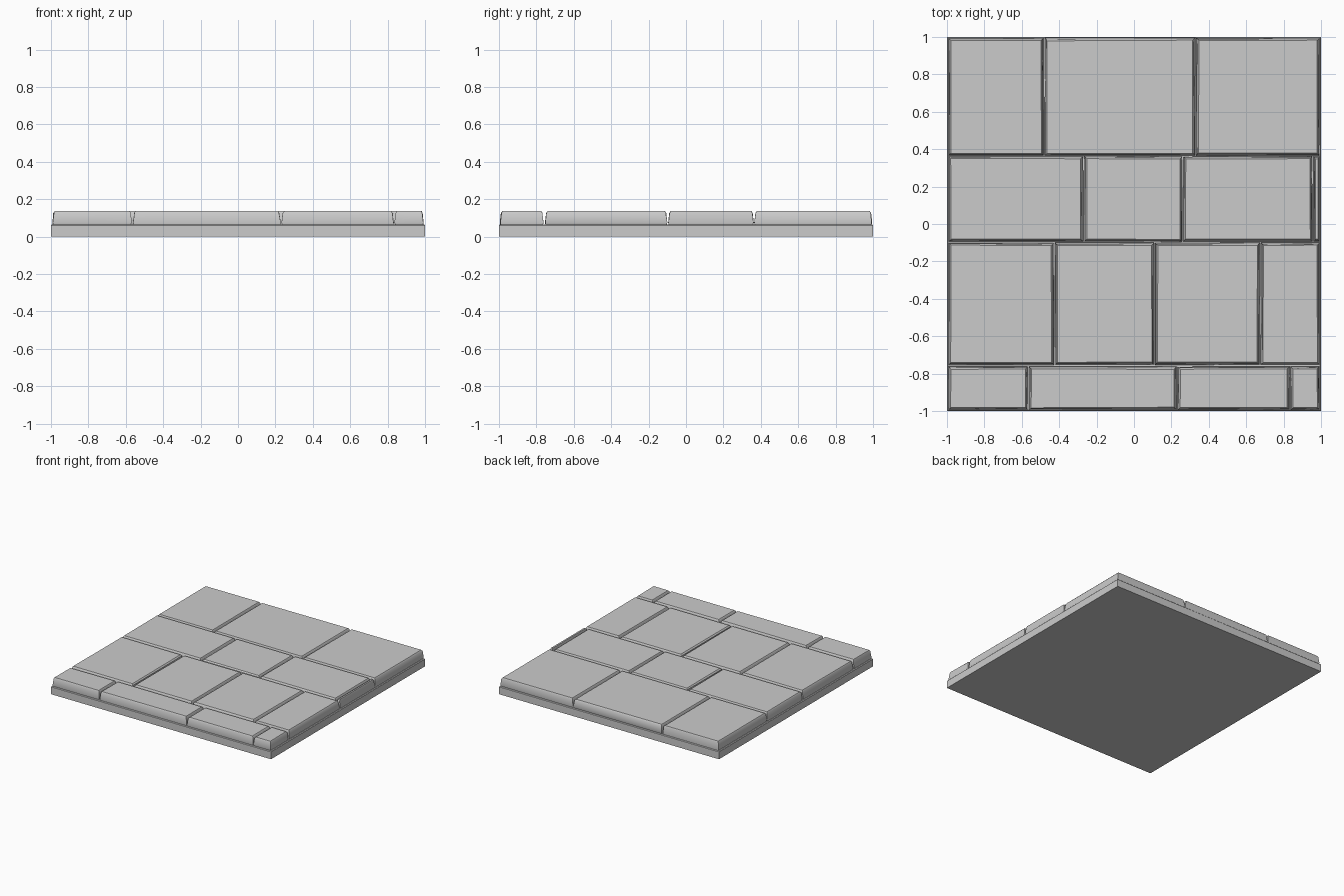
import bpy, bmesh, random

if "Cube" in bpy.data.objects:
    bpy.data.objects.remove(bpy.data.objects["Cube"])
random.seed(4)


def loft(name, rings):
    """Closed solid through a stack of four-cornered rings."""
    bm = bmesh.new()
    loops = [[bm.verts.new(p) for p in ring] for ring in rings]
    for a, b in zip(loops, loops[1:]):
        for i in range(4):
            j = (i + 1) % 4
            bm.faces.new((a[i], a[j], b[j], b[i]))
    bm.faces.new(loops[0][::-1])
    bm.faces.new(loops[-1])
    bmesh.ops.recalc_face_normals(bm, faces=bm.faces[:])
    me = bpy.data.meshes.new(name)
    bm.to_mesh(me)
    bm.free()
    ob = bpy.data.objects.new(name, me)
    bpy.context.collection.objects.link(ob)
    bpy.context.view_layer.objects.active = ob
    ob.select_set(True)
    bpy.ops.object.shade_smooth_by_angle(angle=0.6)
    ob.select_set(False)
    return ob


def rect(x0, x1, y0, y1, z, inset=0.0, jit=0.0):
    ix = min(inset, (x1 - x0) * 0.3)
    pts = [(x0 + ix, y0 + inset), (x1 - ix, y0 + inset),
           (x1 - ix, y1 - inset), (x0 + ix, y1 - inset)]
    r = lambda: random.uniform(-jit, jit)
    return [(x + r(), y + r(), z) for x, y in pts]


# mortar slab under the stones
loft("base_slab", [rect(-1, 1, -1, 1, z, i)
                   for z, i in ((0, 0), (0.03, 0), (0.06, 0), (0.065, 0.005))])

# paving stones: each row has its y range and the x positions of its joints
rows = [
    (0.365, 0.995, (-0.995, -0.48, 0.33, 0.995)),
    (-0.095, 0.362, (-0.995, -0.27, 0.26, 0.957, 0.995)),
    (-0.754, -0.1, (-0.995, -0.425, 0.11, 0.675, 0.995)),
    (-0.995, -0.762, (-0.995, -0.565, 0.23, 0.835, 0.995)),
]
for r, (y0, y1, xs) in enumerate(rows, 1):
    for c, (x0, x1) in enumerate(zip(xs, xs[1:]), 1):
        a, b = x0 + 0.002, x1 - 0.002
        jit = 0.002 if b - a > 0.1 else 0.0
        loft(f"paving_stone_{r}_{c}", [
            rect(a, b, y0, y1, 0.064, 0.004, jit),
            rect(a, b, y0, y1, 0.075, 0.001, jit),
            rect(a, b, y0, y1, 0.126, 0.007, jit),
            rect(a, b, y0, y1, 0.136, 0.014, jit)])
